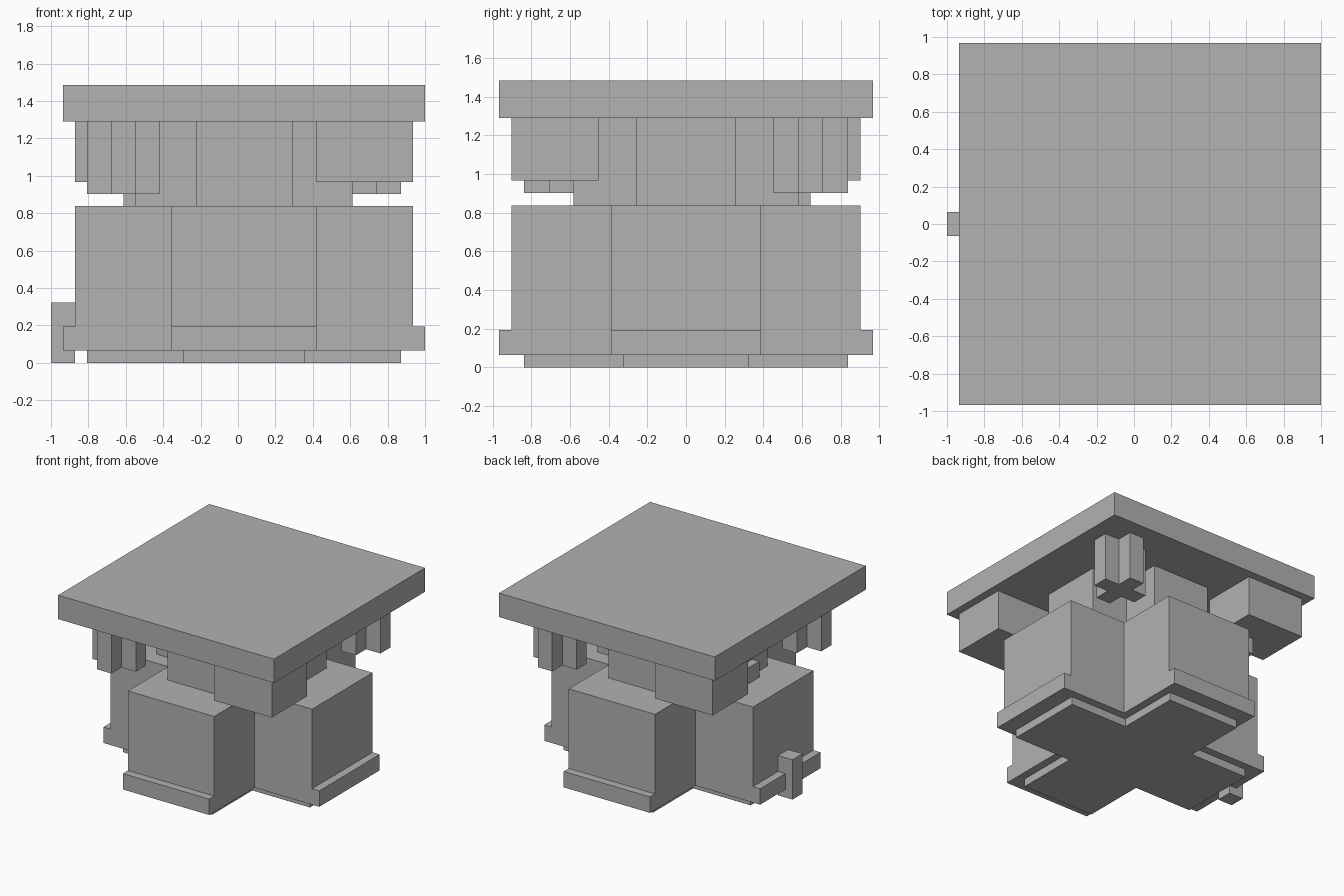
import bpy
import bmesh

cube = bpy.data.objects.get("Cube")
if cube:
    bpy.data.objects.remove(cube, do_unlink=True)

U = 2 / 31          # one grid step of the blocky design
X_OFF = 0.5         # the body sits half a step towards +x

grey = bpy.data.materials.new("plain grey")
grey.use_nodes = True
colour = (0.445, 0.445, 0.445, 1)
grey.diffuse_color = colour
grey.node_tree.nodes["Principled BSDF"].inputs["Base Color"].default_value = colour


def prism(name, outline, z0, z1):
    """Extrude a flat outline (grid steps) from z0 to z1."""
    bm = bmesh.new()
    face = bm.faces.new([bm.verts.new(((x + X_OFF) * U, y * U, z0 * U)) for x, y in outline])
    out = bmesh.ops.extrude_face_region(bm, geom=[face])
    top = [v for v in out["geom"] if isinstance(v, bmesh.types.BMVert)]
    bmesh.ops.translate(bm, verts=top, vec=(0, 0, (z1 - z0) * U))
    bmesh.ops.recalc_face_normals(bm, faces=bm.faces)
    mesh = bpy.data.meshes.new(name)
    bm.to_mesh(mesh)
    bm.free()
    mesh.materials.append(grey)
    obj = bpy.data.objects.new(name, mesh)
    bpy.context.collection.objects.link(obj)
    return obj


def box(name, x0, x1, y0, y1, z0, z1):
    return prism(name, [(x0, y0), (x1, y0), (x1, y1), (x0, y1)], z0, z1)


def cross(name, reach, half, z0, z1, cx=0, cy=0):
    """Plus-shaped block: arms of the given reach and half width."""
    r, h = reach, half
    pts = [(r, -h), (r, h), (h, h), (h, r), (-h, r), (-h, h),
           (-r, h), (-r, -h), (-h, -h), (-h, -r), (h, -r), (h, -h)]
    return prism(name, [(cx + x, cy + y) for x, y in pts], z0, z1)


# Stacked cross-shaped core
cross("foot", 13, 5, 0, 1)
cross("base_rim", 15, 6, 1, 3)
cross("body", 14, 6, 3, 13)
cross("neck", 9, 4, 13, 20)

# Square top slab
box("top_slab", -15, 15, -15, 15, 20, 23)

# Corner pieces hanging under the slab, alternating blocks and plus posts
for side, s in (("left", 1), ("right", -1)):
    box(f"{side}_corner_block", *sorted((6 * s, 14 * s)),
        *sorted((-14 * s, -7 * s)), 15, 20)
    cross(f"{side}_plus_post", 3, 1, 14, 20, 10 * s, 10 * s)

# Support under the rear right block
box("rear_support", -10, -3.5, -1, 10, 13, 15)

# Small upright lever on the right side
box("side_lever", -16, -14, -1, 1, 0, 5)
